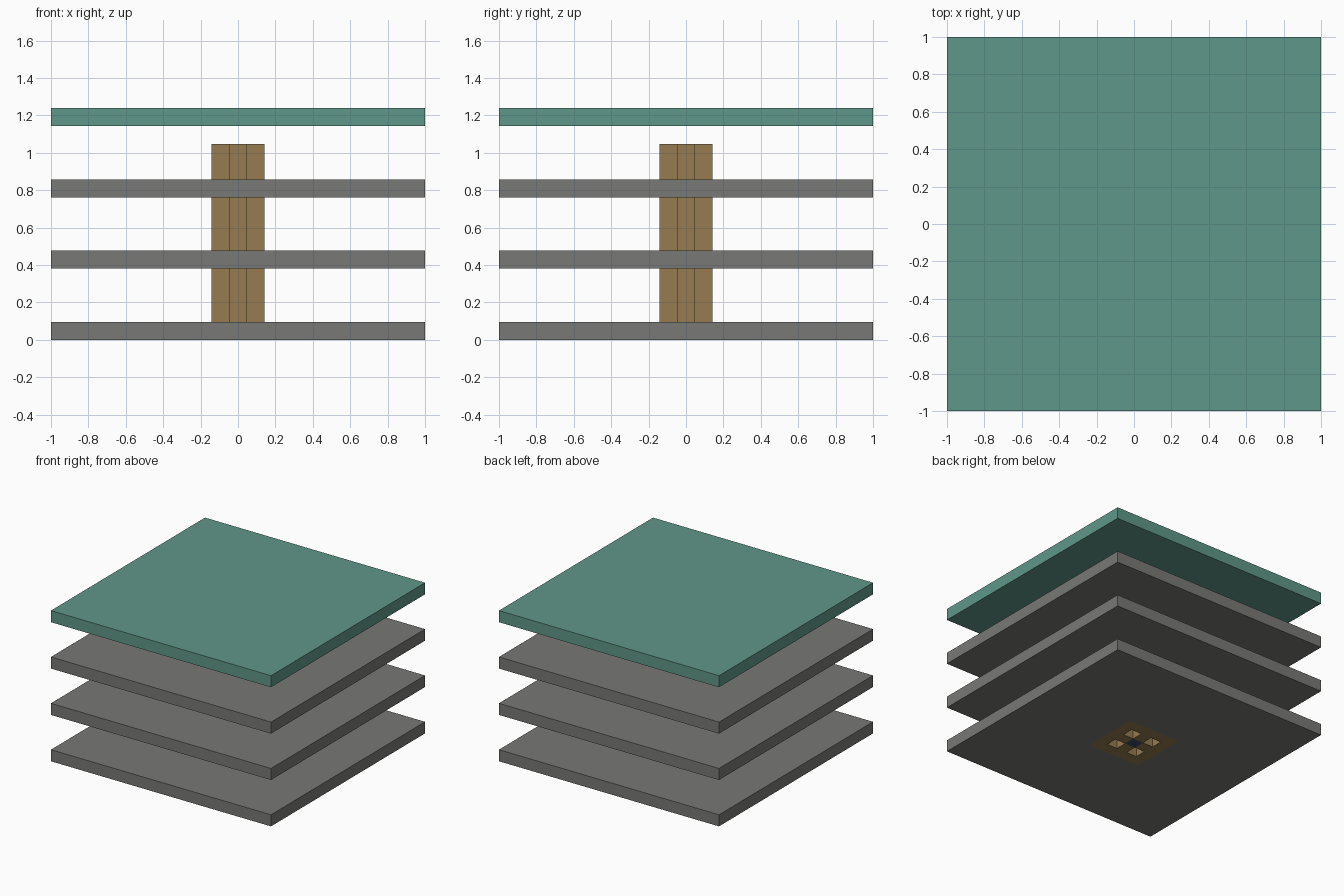
import bpy
import bmesh

if "Cube" in bpy.data.objects:
    bpy.data.objects.remove(bpy.data.objects["Cube"], do_unlink=True)

U = 2 / 21  # one building block


def make_material(name, rgb):
    linear = [((c / 255 + 0.055) / 1.055) ** 2.4 for c in rgb] + [1]
    mat = bpy.data.materials.new(name)
    mat.use_nodes = True
    mat.diffuse_color = linear
    mat.node_tree.nodes["Principled BSDF"].inputs["Base Color"].default_value = linear
    return mat


grey = make_material("floor grey", (120, 120, 118))
brown = make_material("column brown", (150, 123, 80))
teal = make_material("roof teal", (96, 151, 136))
blue = make_material("shaft blue", (58, 72, 98))


def make_layer(name, cuts, bottom, top, keep, materials, pick):
    """Extrude the plan cells that pass keep(x, y); pick(x, y) chooses the material."""
    bm = bmesh.new()
    lines = sorted([-c for c in cuts] + list(cuts))
    verts = {(x, y): bm.verts.new((x * U, y * U, bottom * U)) for x in lines for y in lines}
    for x0, x1 in zip(lines, lines[1:]):
        for y0, y1 in zip(lines, lines[1:]):
            cx, cy = abs(x0 + x1) / 2, abs(y0 + y1) / 2
            if keep(cx, cy):
                corners = ((x0, y0), (x1, y0), (x1, y1), (x0, y1))
                face = bm.faces.new([verts[c] for c in corners])
                face.material_index = pick(cx, cy)
    bmesh.ops.delete(bm, geom=[v for v in bm.verts if not v.link_faces], context='VERTS')
    base = list(bm.faces)
    lifted = bmesh.ops.extrude_face_region(bm, geom=base, use_keep_orig=True)["geom"]
    moved = [v for v in lifted if isinstance(v, bmesh.types.BMVert)]
    bmesh.ops.translate(bm, verts=moved, vec=(0, 0, (top - bottom) * U))
    bmesh.ops.recalc_face_normals(bm, faces=bm.faces)
    mesh = bpy.data.meshes.new(name)
    bm.to_mesh(mesh)
    bm.free()
    for mat in materials:
        mesh.materials.append(mat)
    obj = bpy.data.objects.new(name, mesh)
    bpy.context.collection.objects.link(obj)
    return obj


# Floors: grey slabs with a brown collar around the square column opening
for i, label in enumerate(("lower", "middle", "upper")):
    make_layer(label + "_floor", (10.5, 2.5, 1.5), 4 * i, 4 * i + 1,
               lambda x, y: max(x, y) > 1.5,
               (grey, brown), lambda x, y: int(max(x, y) < 2.5))

# Column: plus-shaped plan with a blue core
make_layer("column", (1.5, 0.5), 0, 11,
           lambda x, y: min(x, y) < 0.5,
           (brown, blue), lambda x, y: int(max(x, y) < 0.5))

# Roof: plain floating slab
make_layer("roof", (10.5,), 12, 13, lambda x, y: True, (teal,), lambda x, y: 0)
